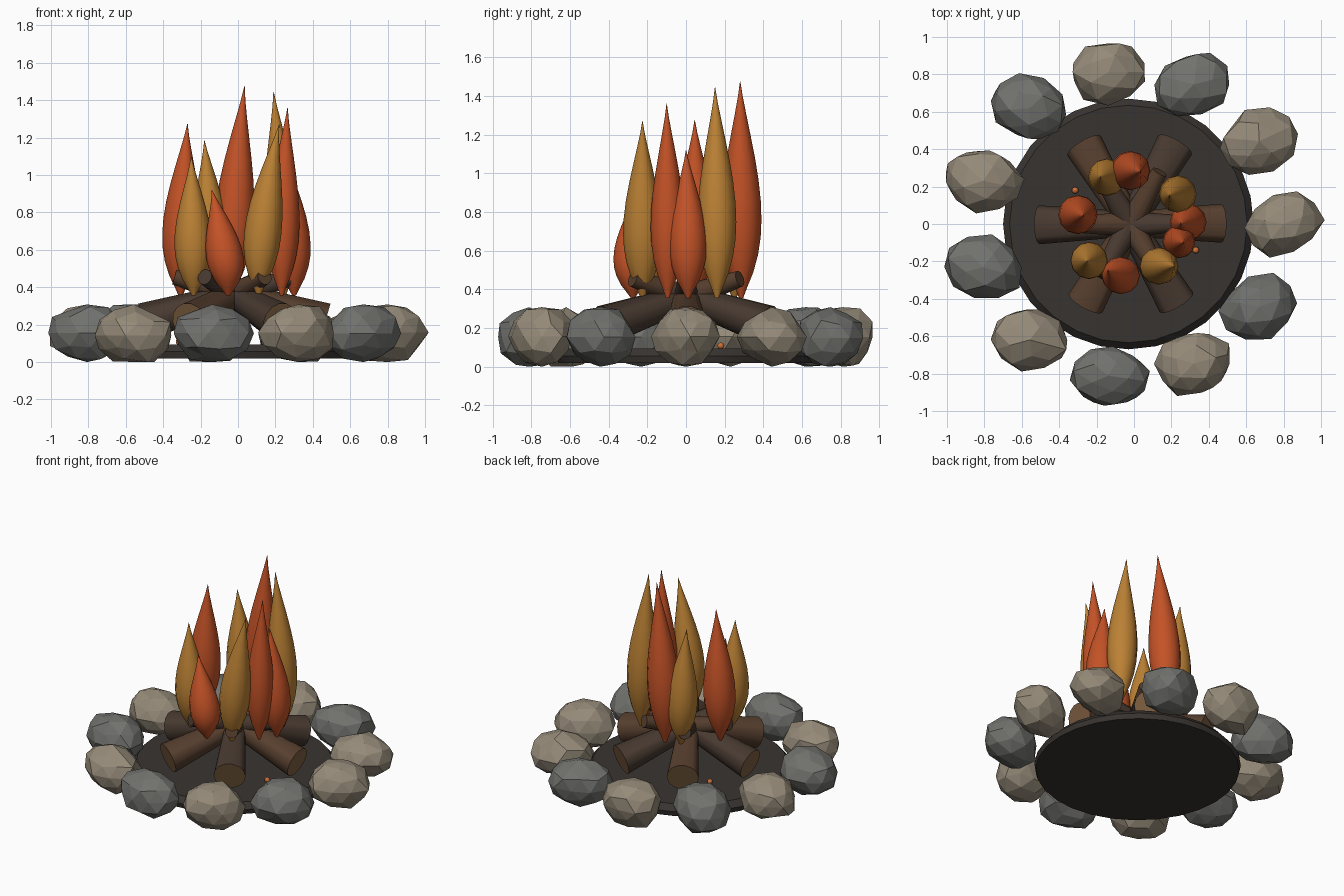
import bpy, bmesh, math, random
from mathutils import Vector, Matrix

if "Cube" in bpy.data.objects:
    bpy.data.objects.remove(bpy.data.objects["Cube"])

random.seed(7)
CX = -0.02  # shared x offset of the ring centre


def mat(name, rgb):
    m = bpy.data.materials.new(name)
    m.diffuse_color = (*rgb, 1)
    m.use_nodes = True
    m.node_tree.nodes["Principled BSDF"].inputs["Base Color"].default_value = m.diffuse_color
    return m


TAN = mat("tan_stone", (0.30, 0.255, 0.19))
GREY = mat("grey_stone", (0.165, 0.165, 0.155))
ASH = mat("ash", (0.04, 0.034, 0.03))
BARK = [mat("bark_brown", (0.095, 0.05, 0.028)), mat("bark_dark", (0.065, 0.042, 0.03))]
WOOD = mat("cut_wood", (0.2, 0.11, 0.05))
RED = mat("flame_red", (0.55, 0.085, 0.02))
GOLD = mat("flame_gold", (0.5, 0.22, 0.035))
EMBER = mat("ember", (0.6, 0.16, 0.04))


def make(name, bm, mats, smooth=None):
    bmesh.ops.recalc_face_normals(bm, faces=bm.faces)
    me = bpy.data.meshes.new(name)
    bm.to_mesh(me)
    bm.free()
    for m in mats:
        me.materials.append(m)
    ob = bpy.data.objects.new(name, me)
    bpy.context.collection.objects.link(ob)
    if smooth:
        bpy.ops.object.select_all(action='DESELECT')
        ob.select_set(True)
        bpy.context.view_layer.objects.active = ob
        bpy.ops.object.shade_smooth_by_angle(angle=math.radians(smooth))
    return ob


def loft(bm, centres, radii, n, axes=(Vector((1, 0, 0)), Vector((0, 1, 0)))):
    """Skin circles along a path, capped at both ends; returns the caps."""
    u, v = axes
    rings = []
    for c, r in zip(centres, radii):
        rings.append([bm.verts.new(Vector(c) + r * (u * math.cos(a) + v * math.sin(a)))
                      for a in (2 * math.pi * k / n for k in range(n))])
    for a, b in zip(rings, rings[1:]):
        for k in range(n):
            bm.faces.new((a[k], a[(k + 1) % n], b[(k + 1) % n], b[k]))
    return bm.faces.new(rings[0][::-1]), bm.faces.new(rings[-1])


# Ash bed
bm = bmesh.new()
loft(bm, [(CX - 0.01, 0, z) for z in (0.02, 0.055, 0.095)], [0.66, 0.67, 0.635], 28)
make("ash_bed", bm, [ASH], 30)

# Ring of faceted stones
turns = [20, 25, 15, 0, -25, -12, -15, -15, -8, 15, 20]
for i, turn in enumerate(turns):
    bm = bmesh.new()
    bmesh.ops.create_icosphere(bm, subdivisions=2, radius=1)
    for v in bm.verts:
        v.co *= random.uniform(0.9, 1.08)
    bm.transform(Matrix.Rotation(math.radians(turn), 4, 'Z')
                 @ Matrix.Diagonal((0.213, 0.17, 0.15, 1)))
    # fit height exactly between ground and stone top
    lo = min(v.co.z for v in bm.verts)
    hi = max(v.co.z for v in bm.verts)
    a = 2 * math.pi * i / 11
    for v in bm.verts:
        v.co = (v.co.x + 0.82 * math.cos(a) + CX, v.co.y + 0.82 * math.sin(a),
                (v.co.z - lo) / (hi - lo) * 0.308)
    make(f"stone_{i + 1}", bm, [TAN if i % 2 or i == 0 else GREY])

# Six tapered logs leaning across the centre
for i in range(6):
    a = math.radians(60 * i + 0.5)
    d = Vector((math.cos(a), math.sin(a), 0))
    base = d * 0.485 + Vector((CX, 0, 0.215))
    tip = d * -0.32 + Vector((CX, 0, 0.455))
    axis = (tip - base).normalized()
    side = axis.cross(Vector((0, 0, 1))).normalized()
    bm = bmesh.new()
    caps = loft(bm, [base, tip], [0.104, 0.042], 14, (side, side.cross(axis)))
    bmesh.ops.inset_individual(bm, faces=[caps[0]], thickness=0.014)
    caps[0].material_index = 1
    make(f"log_{i + 1}", bm, [BARK[i % 2], WOOD], 40)

# Flames: belly centre, tip, belly radius, material
flames = [
    ((-0.02, 0.285), (0.035, 0.28, 1.475), 0.105, RED),
    ((0.235, 0.16), (0.19, 0.15, 1.445), 0.10, GOLD),
    ((0.24, -0.095), (0.265, -0.10, 1.36), 0.088, RED),
    ((-0.30, 0.05), (-0.27, 0.045, 1.275), 0.105, RED),
    ((0.132, -0.225), (0.22, -0.225, 1.27), 0.10, GOLD),
    ((-0.145, 0.25), (-0.18, 0.25, 1.185), 0.10, GOLD),
    ((-0.24, -0.195), (-0.25, -0.20, 1.10), 0.10, GOLD),
    ((-0.07, -0.275), (-0.14, -0.25, 0.92), 0.10, RED),
    ((0.29, 0.01), (0.25, 0.0, 1.12), 0.098, RED),
]
# height fraction and width fraction
profile = [(0, .1), (.05, .3), (.12, .6), (.2, .83), (.28, .96), (.36, 1), (.45, .97),
           (.55, .86), (.65, .69), (.75, .49), (.85, .28), (.93, .12), (1, .01)]
for i, ((cx, cy), (tx, ty, tz), r, m) in enumerate(flames):
    bx, by = cx - 0.25 * (cx - tx) * -1, cy
    path = []
    for t, _ in profile:
        # curve passing through base, belly and tip
        wb = (t - .36) * (t - 1) / .36
        wc = t * (t - 1) / (.36 * -.64)
        wt = t * (t - .36) / .64
        path.append((wb * bx + wc * cx + wt * tx, wb * by + wc * cy + wt * ty,
                     0.355 + t * (tz - 0.355)))
    bm = bmesh.new()
    loft(bm, path, [r * w for _, w in profile], 12)
    make(f"flame_{i + 1}", bm, [m], 50)

# Embers on the ash
for i, (x, y) in enumerate([(-0.315, 0.18), (0.33, -0.14)]):
    bm = bmesh.new()
    bmesh.ops.create_icosphere(bm, subdivisions=2, radius=0.018,
                               matrix=Matrix.Translation((x, y, 0.108)))
    make(f"ember_{i + 1}", bm, [EMBER], 60)
